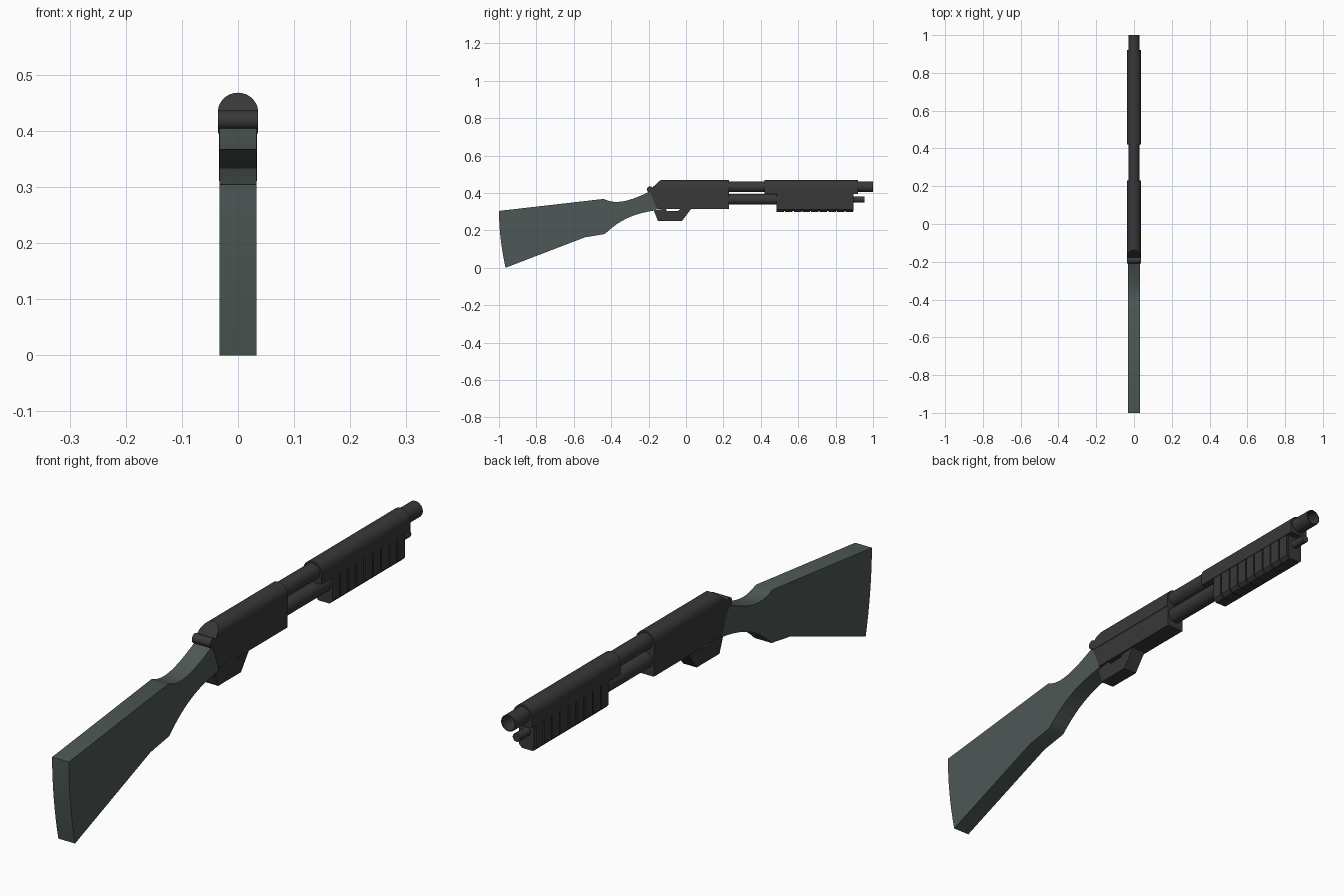
import bpy, bmesh, math
from mathutils import Vector

if "Cube" in bpy.data.objects:
    bpy.data.objects.remove(bpy.data.objects["Cube"])


def material(name, rgb):
    m = bpy.data.materials.new(name)
    m.diffuse_color = (*rgb, 1)
    m.use_nodes = True
    m.node_tree.nodes["Principled BSDF"].inputs["Base Color"].default_value = m.diffuse_color
    return m


METAL = material("dark_metal", (0.04, 0.04, 0.04))
STOCK = material("grey_green", (0.075, 0.098, 0.092))


def finish(name, bm, mat, angle=35):
    bmesh.ops.recalc_face_normals(bm, faces=bm.faces)
    me = bpy.data.meshes.new(name)
    bm.to_mesh(me)
    bm.free()
    ob = bpy.data.objects.new(name, me)
    bpy.context.collection.objects.link(ob)
    me.materials.append(mat)
    bpy.ops.object.select_all(action='DESELECT')
    ob.select_set(True)
    bpy.context.view_layer.objects.active = ob
    bpy.ops.object.shade_smooth_by_angle(angle=math.radians(angle))
    return ob


def extrude(name, points, offset, mat):
    """Fill a closed outline and extrude it along offset."""
    bm = bmesh.new()
    face = bm.faces.new([bm.verts.new(p) for p in points])
    ret = bmesh.ops.extrude_face_region(bm, geom=[face], use_keep_orig=True)
    verts = [g for g in ret["geom"] if isinstance(g, bmesh.types.BMVert)]
    bmesh.ops.translate(bm, verts=verts, vec=offset)
    return finish(name, bm, mat)


def side_profile(name, yz, half, mat):
    return extrude(name, [(-half, y, z) for y, z in yz], Vector((2 * half, 0, 0)), mat)


def section(name, xz, y0, y1, mat):
    return extrude(name, [(x, y0, z) for x, z in xz], Vector((0, y1 - y0, 0)), mat)


def bezier(p0, p1, p2, p3, n=10):
    out = []
    for i in range(n + 1):
        t = i / n
        w = ((1 - t) ** 3, 3 * t * (1 - t) ** 2, 3 * t * t * (1 - t), t ** 3)
        out.append(tuple(sum(a * p[k] for a, p in zip(w, (p0, p1, p2, p3))) for k in (0, 1)))
    return out


def circle(r, z, n=24):
    return [(r * math.cos(2 * math.pi * i / n), z + r * math.sin(2 * math.pi * i / n)) for i in range(n)]


def dome(half=0.036, base=0.395, centre=0.433, n=16):
    arc = [(half * math.cos(math.pi * i / n), centre + 0.035 * math.sin(math.pi * i / n)) for i in range(n + 1)]
    return [(half, base)] + arc + [(-half, base)]


def chamfered(half, z0, z1, c):
    return [(half, z1), (half, z0 + c), (half - c, z0), (c - half, z0), (-half, z0 + c), (-half, z1)]


# Shoulder stock: straight butt, curved wrist
top = bezier((-0.44, 0.368), (-0.38, 0.34), (-0.32, 0.345), (-0.185, 0.412))
bottom = bezier((-0.155, 0.308), (-0.29, 0.29), (-0.36, 0.25), (-0.435, 0.18))
butt = bezier((-0.965, 0.0), (-0.985, 0.09), (-1.0, 0.2), (-1.0, 0.304), 8)
side_profile("stock", butt + top + bottom + [(-0.54, 0.163)], 0.033, STOCK)

# Receiver: domed upper with sloping back, inset lower
upper = section("receiver_upper", dome(), -0.19, 0.23, METAL)
for v in upper.data.vertices:
    if v.co.y < 0 and v.co.z > 0.42:
        v.co.y += (v.co.z - 0.42) * 1.1
side_profile("receiver_lower", [(-0.19, 0.40), (-0.155, 0.314), (0.23, 0.314), (0.23, 0.40)], 0.034, METAL)

# Hammer roller across the back of the receiver
extrude("hammer_roller", [(-0.036, -0.192 + y, z) for y, z in circle(0.017, 0.419, 16)],
        Vector((0.072, 0, 0)), METAL)

# Trigger guard with a narrow slot under the receiver
side_profile("trigger_guard", [(-0.172, 0.307), (-0.15, 0.249), (-0.022, 0.249), (0.028, 0.316), (-0.03, 0.316),
                               (-0.04, 0.305), (-0.10, 0.302), (-0.11, 0.316)], 0.027, METAL)

# Barrel: hollow at the muzzle
bm = bmesh.new()
rings = []
for r, y in ((0.029, 0.2), (0.029, 1.0), (0.025, 1.0), (0.025, 0.8)):
    rings.append([bm.verts.new((x, y, z)) for x, z in circle(r, 0.433)])
for a, b in zip(rings, rings[1:]):
    for i in range(24):
        bm.faces.new((a[i], a[(i + 1) % 24], b[(i + 1) % 24], b[i]))
bm.faces.new(rings[0])
bm.faces.new(rings[-1])
finish("barrel", bm, METAL)

# Magazine tube and its tip
section("magazine_tube", circle(0.029, 0.366), 0.2, 0.52, METAL)
section("magazine_tip", circle(0.015, 0.365, 16), 0.88, 0.955, METAL)

# Barrel shroud and ribbed pump grip
section("barrel_shroud", dome(), 0.42, 0.92, METAL)
section("pump_grip", chamfered(0.028, 0.303, 0.405, 0.01), 0.485, 0.895, METAL)
ribs = 9
pitch = 0.415 / ribs
for i in range(ribs):
    y = 0.484 + i * pitch
    section(f"grip_rib_{i + 1}", chamfered(0.034, 0.299, 0.40, 0.012), y, y + pitch - 0.006, METAL)
